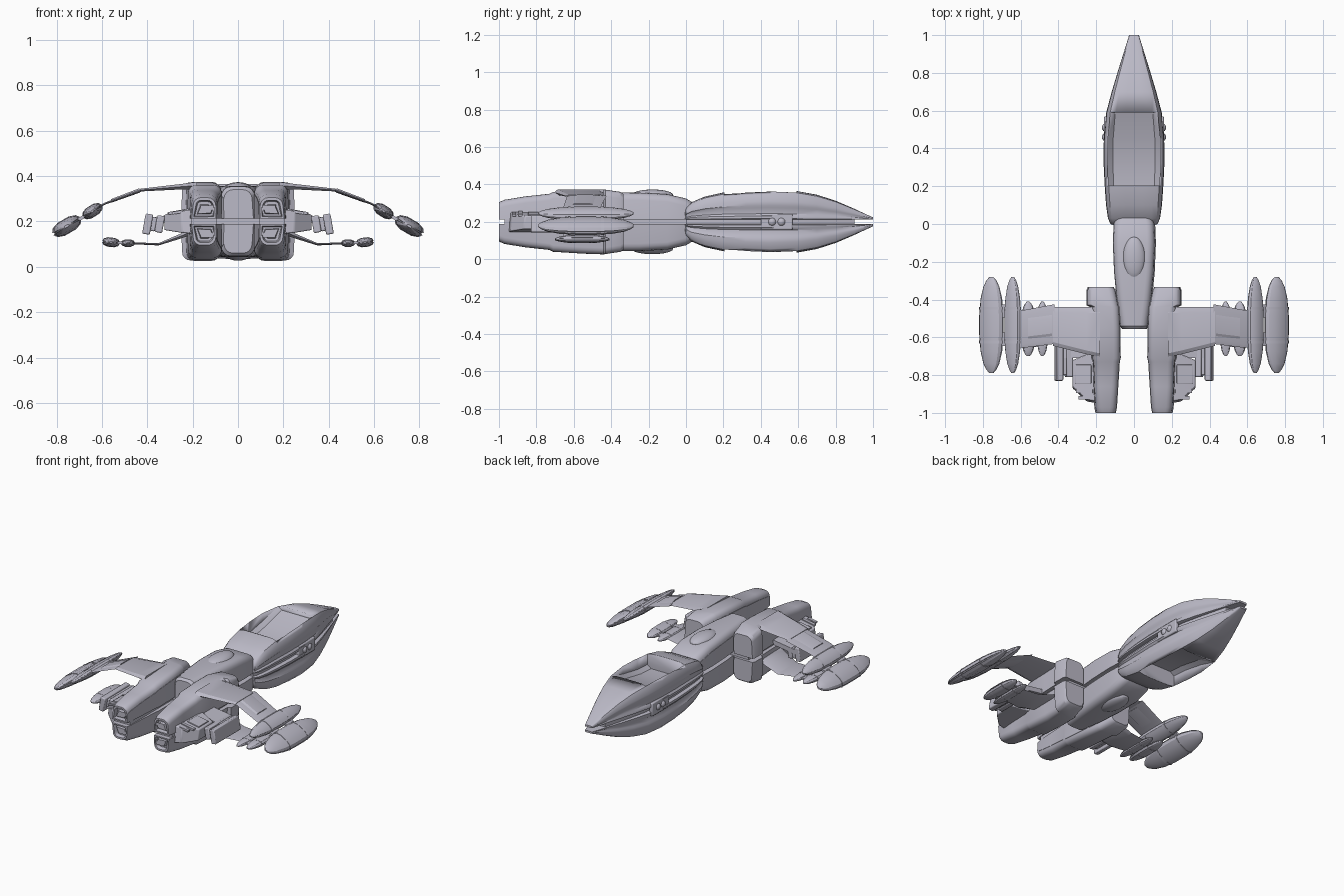
import bpy, bmesh, math
from mathutils import Matrix, Vector

cube = bpy.data.objects.get("Cube")
if cube:
    bpy.data.objects.remove(cube)

MID = 0.2  # height of the seam between upper and lower shells

hull = bpy.data.materials.new("hull_grey")
hull.use_nodes = True
COLOUR = (0.5, 0.49, 0.57, 1)
hull.diffuse_color = COLOUR
hull.node_tree.nodes["Principled BSDF"].inputs["Base Color"].default_value = COLOUR


def finish(name, bm, mirror=False, bevel=0, angle=30):
    bmesh.ops.recalc_face_normals(bm, faces=bm.faces)
    mesh = bpy.data.meshes.new(name)
    bm.to_mesh(mesh)
    bm.free()
    mesh.materials.append(hull)
    ob = bpy.data.objects.new(name, mesh)
    bpy.context.collection.objects.link(ob)
    bpy.ops.object.select_all(action='DESELECT')
    ob.select_set(True)
    bpy.context.view_layer.objects.active = ob
    if bevel:
        mod = ob.modifiers.new("edge", 'BEVEL')
        mod.width, mod.segments = bevel, 2
    if mirror:
        ob.modifiers.new("other_side", 'MIRROR')
    bpy.ops.object.shade_smooth_by_angle(angle=math.radians(angle))
    return ob


def loft(name, sections, inset_end=0, **kw):
    """Skin a list of closed sections and cap both ends."""
    bm = bmesh.new()
    rings = [[bm.verts.new(p) for p in s] for s in sections]
    n = len(rings[0])
    for a, b in zip(rings, rings[1:]):
        for i in range(n):
            j = (i + 1) % n
            bm.faces.new((a[i], a[j], b[j], b[i]))
    end = bm.faces.new(rings[0])
    bm.faces.new(rings[-1])
    if inset_end:
        bmesh.ops.recalc_face_normals(bm, faces=bm.faces)
        bmesh.ops.inset_region(bm, faces=[end], thickness=inset_end)
        bmesh.ops.inset_region(bm, faces=[end], thickness=0.006, depth=-0.025)
        bmesh.ops.inset_region(bm, faces=[end], thickness=0.012)
        bmesh.ops.inset_region(bm, faces=[end], thickness=0.004, depth=0.018)
    return finish(name, bm, **kw)


def box(name, centre, size, tilt=0, **kw):
    """Box turned about the y axis by tilt degrees."""
    bm = bmesh.new()
    m = (Matrix.Translation(centre) @ Matrix.Rotation(math.radians(tilt), 4, 'Y')
         @ Matrix.Diagonal((*size, 1)))
    bmesh.ops.create_cube(bm, size=1, matrix=m)
    return finish(name, bm, **kw)


def shell(y, x0, x1, top, s, low=0.012, r=0.035):
    """Half-hull section: square at the seam, rounded at the outer corners."""
    pts = [(x0, y, MID + s * low), (x0 - 0.002, y, MID + s * (top - r))]
    for cx, start in ((x0 + r, 180), (x1 - r, 90)):
        for k in range(5):
            a = math.radians(start - k * 22.5)
            pts.append((cx + r * math.cos(a), y, MID + s * (top - r + r * math.sin(a))))
    return pts + [(x1 + 0.006, y, MID + s * low)]


# Head stations: y, half width, half height
HEAD = [(-0.01, 0.1, 0.05), (0.0, 0.125, 0.075), (0.03, 0.138, 0.105), (0.1, 0.148, 0.135),
        (0.2, 0.155, 0.157), (0.32, 0.161, 0.166), (0.45, 0.16, 0.172), (0.59, 0.147, 0.165),
        (0.7, 0.118, 0.145), (0.8, 0.088, 0.113), (0.9, 0.057, 0.07), (0.96, 0.038, 0.042),
        (1.0, 0.026, 0.024)]
# Side channel and rounded roof, as fractions of half width and height
HEAD_SIDE = [(0.9, 0), (1, 0.03), (1, 0.12), (0.94, 0.2), (0.95, 0.4), (0.99, 0.47),
             (0.98, 0.62), (0.93, 0.83), (0.86, 0.94), (0.65, 0.99), (0.3, 1)]
HEAD_SIDE += [(-x, z) for x, z in reversed(HEAD_SIDE)]

# Neck stations: y, half width, height above seam
NECK = [(-0.555, 0.062, 0.14), (-0.54, 0.072, 0.153), (-0.4, 0.09, 0.157), (-0.25, 0.104, 0.156),
        (-0.1, 0.11, 0.148), (0.0, 0.106, 0.125), (0.045, 0.092, 0.098), (0.07, 0.062, 0.07)]
# Engine stations: y, inner x, outer x, height above seam
ENGINE = [(-1.0, 0.098, 0.198, 0.105), (-0.97, 0.092, 0.204, 0.118), (-0.86, 0.085, 0.21, 0.136),
          (-0.73, 0.077, 0.214, 0.15), (-0.71, 0.072, 0.22, 0.16), (-0.55, 0.074, 0.222, 0.17),
          (-0.44, 0.08, 0.226, 0.174), (-0.43, 0.085, 0.246, 0.172), (-0.35, 0.1, 0.246, 0.16),
          (-0.333, 0.11, 0.238, 0.148)]

for s, half in ((1, "upper"), (-1, "lower")):
    # Head shell with a scooped bay
    head = loft(half + "_head", [[(w * x, y, MID + s * (0.012 + (h - 0.012) * z))
                                  for x, z in HEAD_SIDE] for y, w, h in HEAD], angle=35)
    bay = []
    for y, w, floor in ((0.205, 0.134, 0.06), (0.3, 0.139, 0.062),
                        (0.45, 0.138, 0.09), (0.59, 0.124, 0.138)):
        bay.append([(x, y, MID + s * z) for x, z in
                    ((-w, 0.25), (w, 0.25), (w, floor + 0.02), (w * 0.8, floor),
                     (-w * 0.8, floor), (-w, floor + 0.02))])
    cutter = loft("bay_cutter", bay)
    cutter.hide_render = True
    bpy.context.view_layer.objects.active = head
    cut = head.modifiers.new("bay", 'BOOLEAN')
    cut.operation, cut.solver, cut.object = 'DIFFERENCE', 'EXACT', cutter
    bpy.ops.object.modifier_apply(modifier=cut.name)
    bpy.data.objects.remove(cutter)

    # Neck shell and its oval blister
    loft(half + "_neck", [shell(y, -w, w, t, s, r=0.04) for y, w, t in NECK])
    bm = bmesh.new()
    bmesh.ops.create_uvsphere(bm, u_segments=24, v_segments=12, radius=1, matrix=Matrix.Translation(
        (0, -0.18, MID + s * 0.143)) @ Matrix.Diagonal((0.06, 0.112, 0.03, 1)))
    finish(half + "_blister", bm)

    # Engine shell with recessed exhaust
    loft(half + "_engine", [shell(*st, s) for st in ENGINE], inset_end=0.012, mirror=True)

# Inner cores that show in the seam
loft("head_core", [[(x * w * 0.85, y, MID + z) for x, z in
                    ((-1, -0.03), (1, -0.03), (1, 0.03), (-1, 0.03))] for y, w, h in HEAD[1:-2]])
box("neck_core", (0, -0.24, MID), (0.13, 0.58, 0.06))
box("engine_core", (0.15, -0.66, MID), (0.11, 0.62, 0.06), mirror=True)
box("cross_spar", (0, -0.44, MID), (0.36, 0.18, 0.09))

# Sensor mounts on the head sides
box("sensor_mount", (0.146, 0.485, MID), (0.024, 0.17, 0.085), mirror=True, bevel=0.006)
for y in (0.46, 0.51):
    bm = bmesh.new()
    bmesh.ops.create_uvsphere(bm, u_segments=16, v_segments=10, radius=0.024,
                              matrix=Matrix.Translation((0.146, y, MID)))
    finish("sensor_ball", bm, mirror=True)


def wing(name, stations):
    """Panel from stations of x, z, leading y, trailing y, thickness."""
    loft(name, [[(x, lead, z), (x, lead - 0.03, z + t / 2), (x, trail + 0.02, z + t / 2),
                 (x, trail, z), (x, trail + 0.02, z - t / 2), (x, lead - 0.03, z - t / 2)]
                for x, z, lead, trail, t in stations], mirror=True, angle=20)


wing("upper_wing", [(0.18, 0.358, -0.44, -0.705, 0.032), (0.25, 0.353, -0.44, -0.69, 0.024),
                    (0.43, 0.338, -0.44, -0.645, 0.012)])
wing("upper_wing_tip", [(0.42, 0.339, -0.425, -0.635, 0.012), (0.58, 0.281, -0.455, -0.655, 0.01),
                        (0.62, 0.262, -0.455, -0.655, 0.01)])
wing("wing_tip_panel", [(0.435, 0.336, -0.47, -0.6, 0.02), (0.56, 0.29, -0.485, -0.615, 0.016)])
wing("lower_wing", [(0.2, 0.158, -0.44, -0.67, 0.03), (0.25, 0.136, -0.44, -0.66, 0.022),
                    (0.35, 0.099, -0.44, -0.64, 0.01), (0.5, 0.105, -0.47, -0.63, 0.008)])

POD_QUARTER = [(0.88, 0.1), (1, 0.16), (0.82, 0.68), (0.4, 1)]
POD_HALF = POD_QUARTER + [(-a, b) for a, b in reversed(POD_QUARTER)]
POD_SECTION = POD_HALF + [(-a, -b) for a, b in POD_HALF]
POD_TAPER = [(-1, 0.16), (-0.93, 0.4), (-0.8, 0.65), (-0.55, 0.88), (-0.2, 0.99)]
POD_TAPER += [(-t, k) for t, k in reversed(POD_TAPER)]


def pod(name, x, z, y, length, width, thick, tilt):
    """Seamed lens-shaped pod along y, with two raised bands."""
    rot = Matrix.Rotation(math.radians(tilt), 3, 'Y')

    def ring(t, k):
        return [rot @ Vector((a * k * width, 0, b * k * thick)) + Vector((x, y + t * length, z))
                for a, b in POD_SECTION]
    loft(name, [ring(t, k) for t, k in POD_TAPER], mirror=True, angle=25)
    for t in (-0.35, 0.35):
        loft(name + "_band", [ring(t - 0.03, 0.99), ring(t + 0.03, 0.99)], mirror=True)


pod("inner_pod", 0.642, 0.245, -0.535, 0.255, 0.05, 0.026, 32)
pod("outer_pod", 0.755, 0.179, -0.535, 0.255, 0.072, 0.033, 30)
pod("small_inner_pod", 0.485, 0.104, -0.555, 0.145, 0.032, 0.016, 0)
pod("small_outer_pod", 0.56, 0.108, -0.555, 0.145, 0.04, 0.021, -6)
for y in (-0.46, -0.61):
    box("pod_link", (0.69, y, 0.215), (0.09, 0.07, 0.014), 31, mirror=True)
    box("small_pod_link", (0.52, y - 0.02, 0.106), (0.08, 0.04, 0.01), mirror=True)

# Side fairings beside the exhausts
loft("side_fairing", [[(x, y0, z0), (x, y1, z0), (x, y1 + 0.01, z1), (x, y0 + 0.01, z1)]
                      for x, y0, y1, z0, z1 in ((0.19, -0.95, -0.68, 0.145, 0.255),
                                                (0.25, -0.94, -0.7, 0.15, 0.245),
                                                (0.325, -0.87, -0.73, 0.162, 0.23))],
     mirror=True, bevel=0.005)
box("fairing_panel", (0.268, -0.795, 0.241), (0.085, 0.1, 0.012), 10, mirror=True, bevel=0.003)
for k in range(2):
    box("fairing_slat", (0.262, -0.885 - k * 0.035, 0.243 - k * 0.002),
        (0.09 - k * 0.03, 0.02, 0.012), 10, mirror=True)

# Side cannons on struts
box("cannon_strut", (0.29, -0.64, 0.215), (0.2, 0.14, 0.03), 8, mirror=True)
for x, w, h, y0 in ((0.345, 0.034, 0.075, -0.81), (0.372, 0.024, 0.062, -0.8), (0.398, 0.034, 0.09, -0.83)):
    box("cannon_block", (x, (y0 - 0.57) / 2, 0.188), (w, -0.57 - y0, h), -10,
        mirror=True, bevel=0.006)
